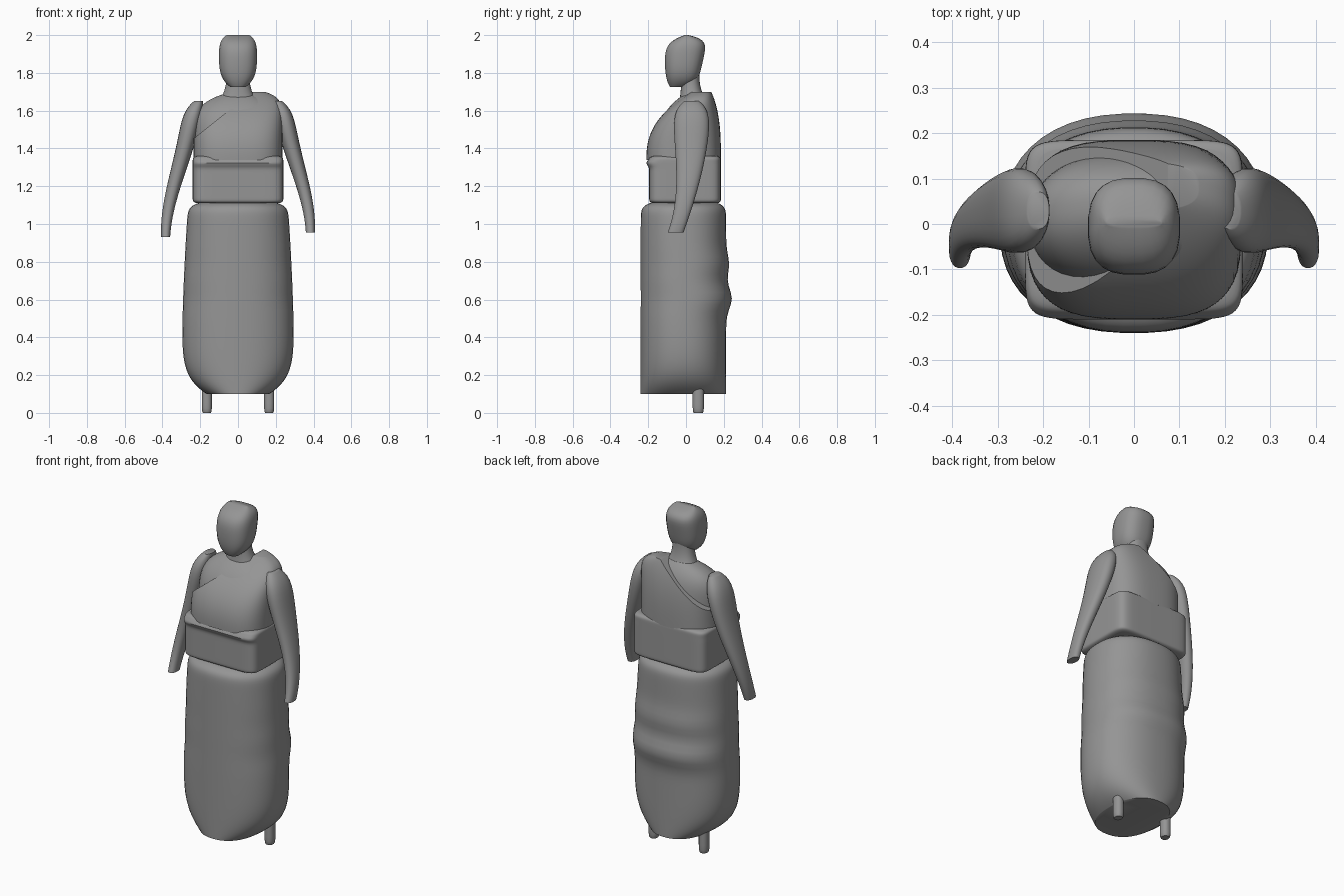
import bpy, bmesh, math
from mathutils import Vector

old = bpy.data.objects.get("Cube")
if old:
    bpy.data.objects.remove(old, do_unlink=True)

GREY = (0.3, 0.3, 0.3, 1)
grey = bpy.data.materials.new("plain_grey")
grey.use_nodes = True
grey.diffuse_color = GREY
grey.node_tree.nodes["Principled BSDF"].inputs["Base Color"].default_value = GREY


def power(value, roundness):
    return math.copysign(abs(value) ** (2 / roundness), value)


def bump(t, centre):
    return math.exp(-200 * (t - centre) ** 2)


def ease(t):
    return t * t * (3 - 2 * t)


def loft(name, bottom, top, section, squareness=2.3, steps=32, sides=48, cut=None):
    """Stack superellipses; section(t) gives centre x, half width, front y and back y."""
    bm = bmesh.new()
    loops = []
    for step in range(steps + 1):
        t = (1 - math.cos(math.pi * step / steps)) / 2
        x, width, front, back = section(t)
        y, depth, z = (front + back) / 2, (back - front) / 2, bottom + t * (top - bottom)
        loop = []
        for i in range(sides):
            angle = math.tau * (i + 0.5) / sides
            loop.append(bm.verts.new((x + width * power(math.cos(angle), squareness),
                                      y + depth * power(math.sin(angle), squareness), z)))
        loops.append(loop)
    for low, high in zip(loops, loops[1:]):
        for i in range(sides):
            j = (i + 1) % sides
            bm.faces.new((low[i], low[j], high[j], high[i]))
    bm.faces.new(loops[0][::-1])
    bm.faces.new(loops[-1])
    if cut:  # slice away everything beyond the plane and close the slice
        point, normal = cut
        sliced = bmesh.ops.bisect_plane(bm, geom=bm.verts[:] + bm.edges[:] + bm.faces[:],
                                        plane_co=point, plane_no=normal, clear_outer=True)
        rim = [e for e in sliced["geom_cut"] if isinstance(e, bmesh.types.BMEdge)]
        bmesh.ops.edgeloop_fill(bm, edges=rim)
    bmesh.ops.recalc_face_normals(bm, faces=bm.faces[:])
    mesh = bpy.data.meshes.new(name)
    bm.to_mesh(mesh)
    bm.free()
    mesh.materials.append(grey)
    part = bpy.data.objects.new(name, mesh)
    bpy.context.collection.objects.link(part)
    bpy.context.view_layer.objects.active = part
    part.select_set(True)
    bpy.ops.object.shade_smooth_by_angle(angle=math.radians(40))
    part.select_set(False)


# Long skirt: tucked in at the hem, rounded at the waist, folded across the back
def skirt(t):
    waist = 1 - 0.2 * t ** 60
    hem = 1 - 0.45 * (1 - t) ** 12
    folds = 0.03 * bump(t, 0.5) + 0.015 * bump(t, 0.68)
    width = 0.3 * (1 - 0.12 * t * t) * hem * waist
    return 0, width, -0.24 * waist, (0.213 + folds) * waist


# Boxy waist wrap with a soft roll along the front
def waist_wrap(t):
    rounding = 1 - 0.1 * abs(2 * t - 1) ** 24
    return 0, 0.24 * rounding, (-0.195 - 0.015 * bump(t, 0.85)) * rounding, 0.185 * rounding


# Bare chest and shoulders
def torso(t):
    return 0, 0.23 * (1 - 0.7 * t ** 8), 0.15 * t ** 4 - 0.155, 0.16 - 0.07 * t ** 6


# Neck, flaring into the shoulders
def neck(t):
    flare = 0.05 * (1 - t) ** 3
    return 0, 0.06 + flare, -0.025 - flare / 4, 0.07 + flare


# Cloth over the chest and left shoulder
def shoulder_drape(t):
    return 0, 0.236 * (1 - 0.4 * t ** 12), 0.24 * t ** 2.5 - 0.21, 0.185 - 0.05 * t ** 3


# Head with a flat face, narrow chin and ridged crown
def head(t):
    chin = (1 - t) ** 6
    width = 0.102 * (1 - 0.6 * chin) * (1 - 0.4 * t ** 10)
    front = -0.113 * (1 - 0.25 * chin) * (1 - 0.95 * t ** 8)
    back = (0.06 + 0.06 * t - 0.07 * chin * chin) * (1 - 0.9 * t ** 12)
    return 0, width, front, back


loft("skirt", 0.1, 1.11, skirt, steps=48)
loft("waist_wrap", 1.11, 1.36, waist_wrap, squareness=8)
loft("torso", 1.3, 1.69, torso)
loft("neck", 1.64, 1.82, neck)
loft("shoulder_drape", 1.34, 1.7, shoulder_drape, squareness=3,
     cut=(Vector((-0.2, 0, 1.48)), Vector((-0.8, 0, 1))))
loft("head", 1.725, 2, head, squareness=2.6, steps=20, sides=24)

# Arms and feet on both sides; the right hand hangs a little lower
for name, sign, hand in (("left", 1, 0.955), ("right", -1, 0.93)):
    def arm(t):
        shoulder = 1 - 0.6 * t ** 14
        x = 0.383 - 0.138 * ease(t) - 0.035 * t ** 12
        y = 0.03 - 0.085 * (1 - t) ** 3
        depth = (0.042 + 0.06 * ease(t)) * shoulder
        return sign * x, (0.024 + 0.035 * t) * shoulder, y - depth, y + depth

    def foot(t):
        rounding = 1 - 0.2 * (1 - t) ** 20
        return sign * 0.165, 0.027 * rounding, 0.065 - 0.03 * rounding, 0.065 + 0.03 * rounding

    loft(name + "_arm", hand, 1.65, arm, steps=24, sides=24)
    loft(name + "_foot", 0, 0.16, foot, steps=8, sides=16)
